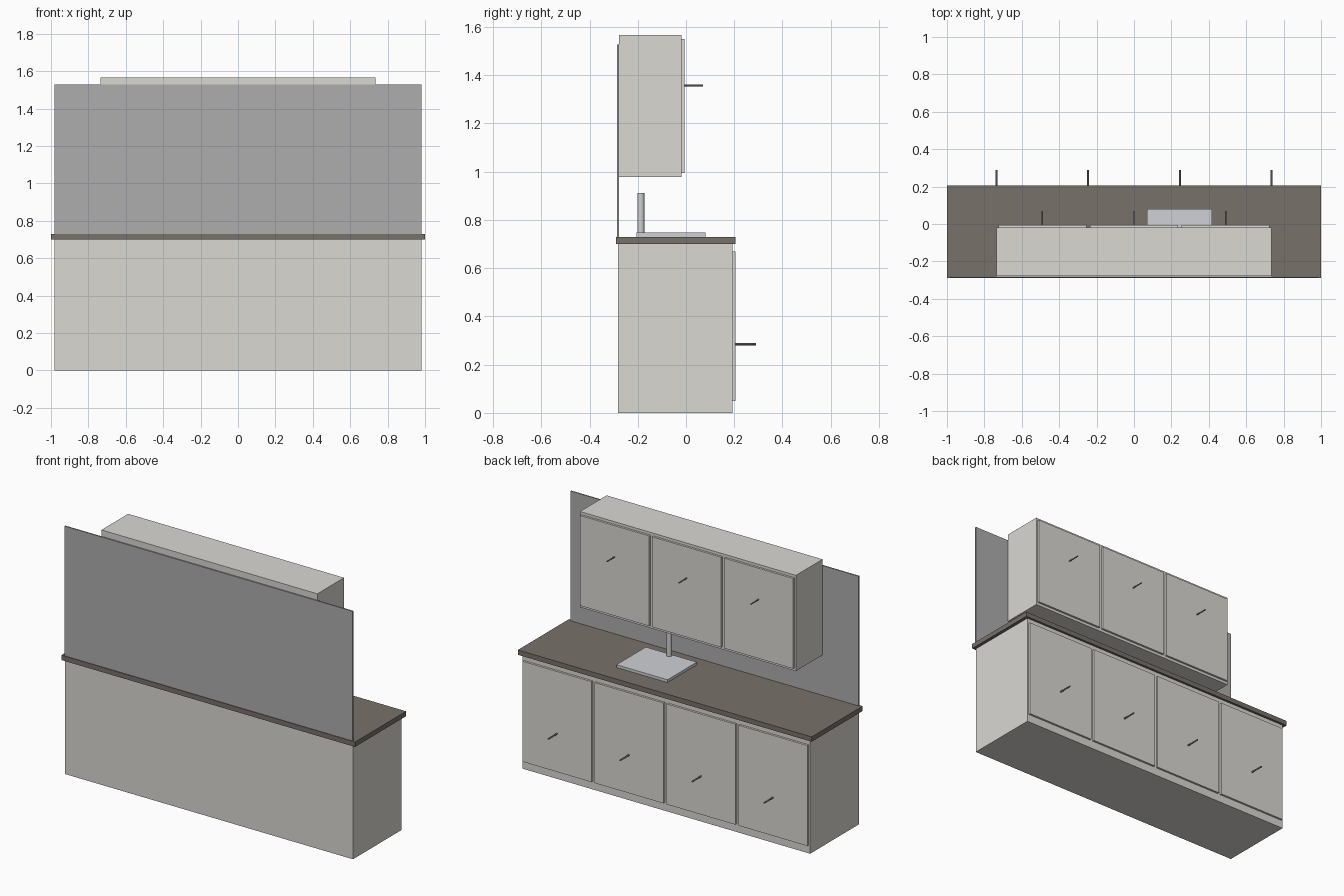
import bpy
import math

if "Cube" in bpy.data.objects:
    bpy.data.objects.remove(bpy.data.objects["Cube"])


def material(name, rgb):
    m = bpy.data.materials.new(name)
    m.diffuse_color = (*rgb, 1)
    m.use_nodes = True
    m.node_tree.nodes["Principled BSDF"].inputs["Base Color"].default_value = m.diffuse_color
    return m


CABINET = material("cabinet_paint", (0.70, 0.69, 0.65))
COUNTER = material("counter_stone", (0.19, 0.165, 0.145))
PANEL = material("panel_grey", (0.42, 0.42, 0.42))
STEEL = material("steel", (0.62, 0.64, 0.66))
DARK = material("handle_metal", (0.25, 0.25, 0.25))


def box(name, x, y, z, mat):
    """Box from (min, max) ranges on each axis."""
    bpy.ops.mesh.primitive_cube_add(size=1, location=[sum(r) / 2 for r in (x, y, z)])
    ob = bpy.context.object
    ob.name = name
    ob.scale = [r[1] - r[0] for r in (x, y, z)]
    bpy.ops.object.transform_apply(location=False, rotation=False, scale=True)
    ob.data.materials.append(mat)
    return ob


def rod(name, radius, length, center, mat, rot=(0, 0, 0), sides=16):
    bpy.ops.mesh.primitive_cylinder_add(vertices=sides, radius=radius, depth=length,
                                        location=center, rotation=rot)
    ob = bpy.context.object
    ob.name = name
    ob.data.materials.append(mat)
    bpy.ops.object.shade_smooth_by_angle()
    return ob


def cabinet_row(name, count, back, front, z, door_z, handle_end, handle_z, handle_r):
    """Row of cabinets, each with a body, a raised door and a rod handle."""
    w, gap, thick = 0.49, 0.01, 0.013
    face = front + thick
    for i in range(count):
        cx = (i - (count - 1) / 2) * w
        box(f"{name}_body_{i + 1}", (cx - w / 2, cx + w / 2), (back, front), z, CABINET)
        box(f"{name}_door_{i + 1}", (cx - w / 2 + gap, cx + w / 2 - gap),
            (front, face), door_z, CABINET)
        rod(f"{name}_handle_{i + 1}", handle_r, handle_end - face,
            (cx, (face + handle_end) / 2, handle_z), DARK, (math.pi / 2, 0, 0), 12)


# Cabinets
cabinet_row("base_cabinet", 4, -0.281, 0.192, (0, 0.70), (0.05, 0.668), 0.29, 0.285, 0.005)
cabinet_row("wall_cabinet", 3, -0.278, -0.019, (0.978, 1.567), (0.995, 1.55), 0.07, 1.358, 0.004)

# Worktop and back panel
box("countertop", (-1, 1), (-0.29, 0.206), (0.70, 0.73), COUNTER)
box("backsplash", (-0.98, 0.98), (-0.286, -0.278), (0.73, 1.528), PANEL)

# Sink and tap
box("sink", (0.07, 0.417), (-0.205, 0.08), (0.73, 0.747), STEEL)
rod("tap", 0.0145, 0.182, (0.245, -0.187, 0.821), STEEL)
